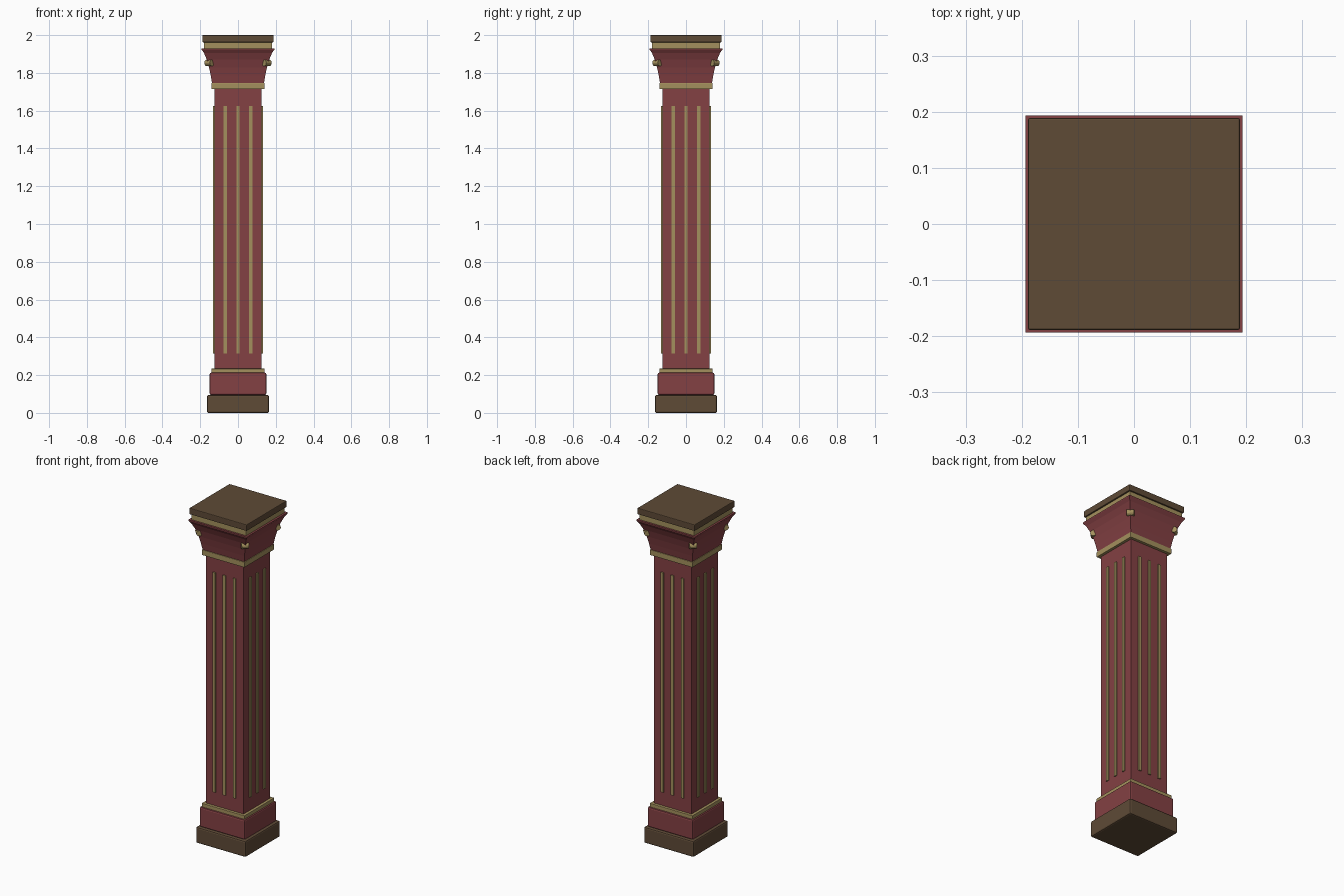
import bpy, bmesh, math
from mathutils import Matrix, Vector

if "Cube" in bpy.data.objects:
    bpy.data.objects.remove(bpy.data.objects["Cube"])


def material(name, rgb):
    m = bpy.data.materials.new(name)
    m.diffuse_color = (*rgb, 1)
    m.use_nodes = True
    m.node_tree.nodes["Principled BSDF"].inputs["Base Color"].default_value = m.diffuse_color
    return m


RED = material("red_paint", (0.23, 0.052, 0.057))
GOLD = material("dull_gold", (0.37, 0.28, 0.11))
BROWN = material("brown_wood", (0.112, 0.069, 0.037))


def finish(name, bm, mat, bevel=0):
    bmesh.ops.recalc_face_normals(bm, faces=bm.faces)
    me = bpy.data.meshes.new(name)
    bm.to_mesh(me)
    bm.free()
    me.materials.append(mat)
    ob = bpy.data.objects.new(name, me)
    bpy.context.collection.objects.link(ob)
    if bevel:
        mod = ob.modifiers.new("bevel", 'BEVEL')
        mod.width = bevel
        mod.segments = 2
    return ob


def square_loft(name, profile, mat, bevel=0):
    """Stack square rings given as (half width, height)."""
    bm = bmesh.new()
    rings = [[bm.verts.new((sx * h, sy * h, z)) for sx, sy in
              ((-1, -1), (1, -1), (1, 1), (-1, 1))] for h, z in profile]
    for a, b in zip(rings, rings[1:]):
        for i in range(4):
            j = (i + 1) % 4
            bm.faces.new((a[i], a[j], b[j], b[i]))
    bm.faces.new(rings[0])
    bm.faces.new(rings[-1])
    return finish(name, bm, mat, bevel)


def slab(name, half, z0, z1, mat, bevel=0):
    return square_loft(name, [(half, z0), (half, z1)], mat, bevel)


# Base
slab("base_plinth", 0.164, 0.0, 0.095, BROWN, 0.008)
slab("base_block", 0.15, 0.095, 0.213, RED, 0.008)
slab("base_band", 0.141, 0.208, 0.234, GOLD, 0.002)

# Shaft with three raised strips on every side
slab("shaft", 0.125, 0.2, 1.75, RED)
bm = bmesh.new()
for side in range(4):
    turn = Matrix.Rotation(side * math.pi / 2, 4, 'Z')
    for x in (-0.067, 0, 0.067):
        place = Matrix.Translation((x, -0.1255, 0.97))
        size = Matrix.Diagonal((0.017, 0.013, 1.31, 1))
        bmesh.ops.create_cube(bm, size=1, matrix=turn @ place @ size)
finish("shaft_strips", bm, GOLD)

# Capital
slab("neck_band", 0.141, 1.714, 1.746, GOLD, 0.002)
square_loft("capital_flare", [(0.137, 1.744), (0.144, 1.785), (0.153, 1.828),
                              (0.165, 1.87), (0.180, 1.905), (0.193, 1.924),
                              (0.193, 1.930)], RED)
slab("capital_band", 0.181, 1.928, 1.963, GOLD, 0.002)
slab("abacus", 0.189, 1.962, 2.0, BROWN, 0.004)

# Small corner scrolls, lying across each corner
bm = bmesh.new()
for k in range(4):
    turn = Matrix.Rotation(math.pi / 4 + k * math.pi / 2, 4, 'Z')
    place = Matrix.Translation((0.215, 0, 1.853))
    lay = Matrix.Rotation(math.pi / 2, 4, 'X')
    bmesh.ops.create_cone(bm, cap_ends=True, segments=12, radius1=0.017,
                          radius2=0.017, depth=0.04, matrix=turn @ place @ lay)
finish("corner_scrolls", bm, GOLD)
